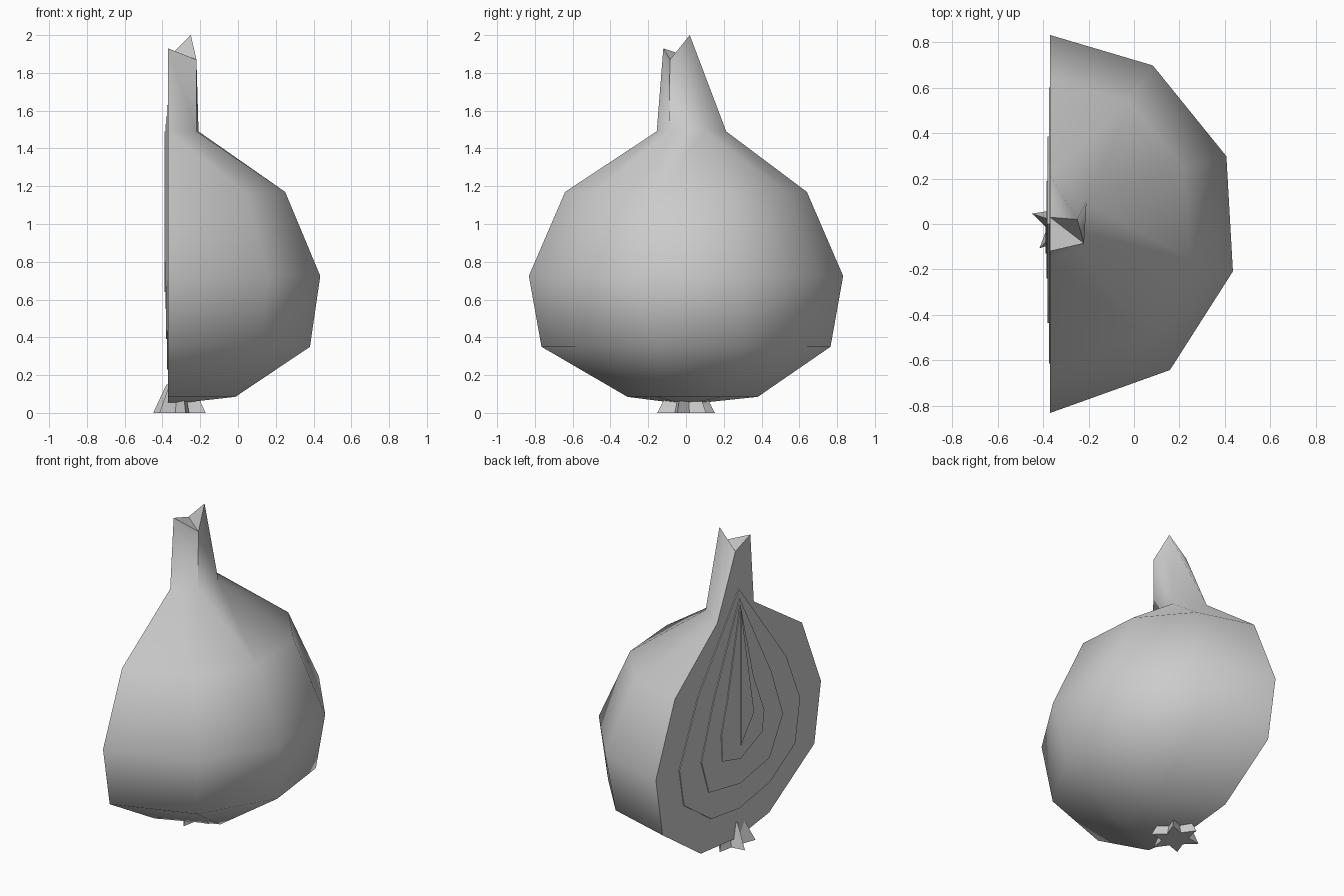
import bpy, bmesh
from math import sin, cos, radians
from mathutils import Vector

cube = bpy.data.objects.get("Cube")
if cube:
    bpy.data.objects.remove(cube, do_unlink=True)

CUT = -0.37  # x of the flat sliced side

grey = bpy.data.materials.new("plain_grey")
grey.use_nodes = True
grey.diffuse_color = (0.6, 0.6, 0.6, 1)
grey.node_tree.nodes["Principled BSDF"].inputs["Base Color"].default_value = (0.6, 0.6, 0.6, 1)


def finish(bm, name, smooth=None):
    bmesh.ops.recalc_face_normals(bm, faces=bm.faces[:])
    mesh = bpy.data.meshes.new(name)
    bm.to_mesh(mesh)
    bm.free()
    mesh.materials.append(grey)
    obj = bpy.data.objects.new(name, mesh)
    bpy.context.collection.objects.link(obj)
    if smooth:
        bpy.ops.object.select_all(action='DESELECT')
        obj.select_set(True)
        bpy.context.view_layer.objects.active = obj
        bpy.ops.object.shade_smooth_by_angle(angle=radians(smooth))
    return obj


def prism(name, bottom, top):
    """Closed solid between two matching outlines."""
    bm = bmesh.new()
    a = [bm.verts.new(p) for p in bottom]
    b = [bm.verts.new(p) for p in top]
    n = len(a)
    bm.faces.new(a)
    bm.faces.new(b)
    for i in range(n):
        j = (i + 1) % n
        bm.faces.new((a[i], a[j], b[j], b[i]))
    return finish(bm, name)


# Half bulb: half rings of (angle, radius) around the cut plane's axis
rings = [
    (0.085, [(90, 0.38), (28, 0.40), (-24, 0.39), (-90, 0.31)]),
    (0.35, [(a, 0.765) for a in (90, 57, 25, -11, -50, -90)]),
    (0.725, [(a, 0.832) for a in (90, 57, 21, -14.5, -50.6, -90)]),
    (1.17, [(a, 0.64) for a in (90, 57, 23, -14.5, -50.6, -90)]),
    (1.49, [(90, 0.213), (32, 0.19), (-31, 0.175), (-90, 0.155)]),
]
bm = bmesh.new()
bm.verts.new((CUT, 0, 0.045))
for z, ring in rings:
    neck = [bm.verts.new((CUT + (r * cos(radians(a)) if abs(a) < 90 else 0),
                          r * sin(radians(a)), z)) for a, r in ring]
bmesh.ops.convex_hull(bm, input=bm.verts[:])
cap = [f for f in bm.faces if all(v.co.z > 1.48 for v in f.verts)]
bmesh.ops.delete(bm, geom=cap, context='FACES_KEEP_BOUNDARY')

# Stem with a ragged, notched top, joined to the neck ring
notch, tip, dip, point = [bm.verts.new(p) for p in (
    (CUT, 0.03, 1.88), (-0.25, 0.02, 2.0), (-0.22, -0.085, 1.87), (CUT, -0.12, 1.93))]
n1, n2, n3, n4 = neck
for face in ((n1, tip, notch), (n1, n2, tip), (n2, n3, dip), (n2, dip, tip),
             (n3, n4, point, dip), (n4, n1, notch, point),
             (notch, dip, point), (notch, tip, dip)):
    bm.faces.new(face)
loose = [v for v in bm.verts if not v.link_faces]
bmesh.ops.delete(bm, geom=loose, context='VERTS')
bmesh.ops.dissolve_limit(bm, angle_limit=radians(0.5), verts=bm.verts[:], edges=bm.edges[:])
finish(bm, "half_bulb", 60)

# Nested layers on the sliced side, each a thin plate (y, z outline)
layers = [
    [(0, 1.63), (0.41, 1.10), (0.60, 0.70), (0.555, 0.46), (0.28, 0.27), (0, 0.23),
     (-0.31, 0.28), (-0.565, 0.43), (-0.615, 0.70), (-0.475, 1.02)],
    [(0, 1.57), (0.26, 1.02), (0.385, 0.67), (0.31, 0.45), (0, 0.39),
     (-0.30, 0.44), (-0.435, 0.67), (-0.32, 0.98)],
    [(0, 1.53), (0.13, 0.97), (0.19, 0.77), (0.18, 0.60), (0, 0.55),
     (-0.22, 0.64), (-0.24, 0.77), (-0.13, 1.03)],
    [(0, 1.49), (0, 0.64), (-0.13, 0.80)],
]
STEP = 0.005
for i, outline in enumerate(layers):
    x = CUT - i * STEP
    prism(f"inner_layer_{i + 1}", [(x, y, z) for y, z in outline],
          [(x - STEP, y, z) for y, z in outline])

# Star-shaped root tuft, narrowing upward into the bulb
centre = Vector((-0.31, 0, 0))
star = []
for i in range(12):
    a = radians(-17 + 30 * i)
    r = 0.075 if i % 2 else 0.145
    star.append(Vector((r * cos(a), r * 1.08 * sin(a), 0)))
prism("root_tuft", [centre + p for p in star],
      [centre + p * 0.5 + Vector((0, 0, 0.15)) for p in star])
